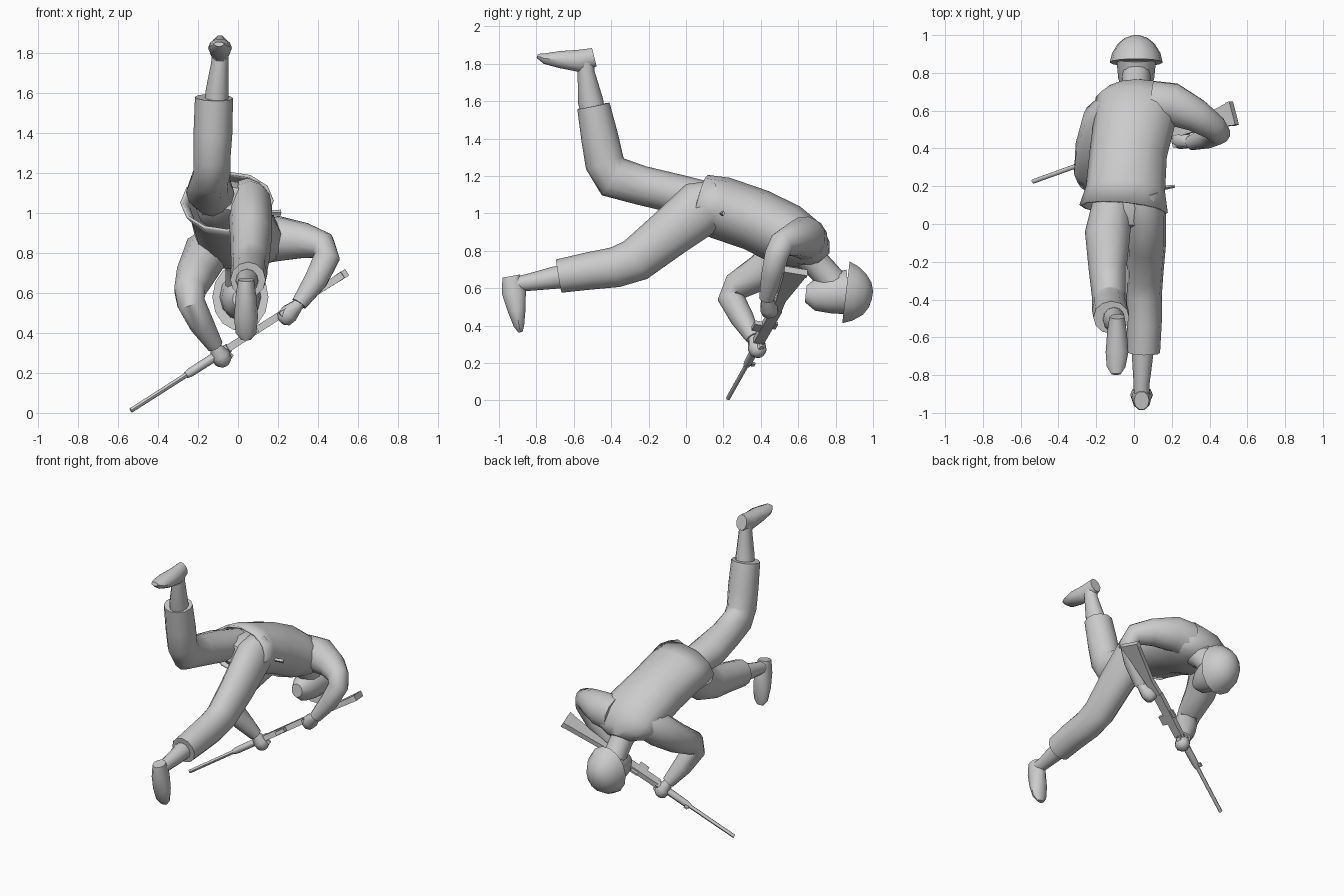
import bpy, bmesh, math
from mathutils import Vector

grey = bpy.data.materials.new("plain_grey")
grey.diffuse_color = (0.6, 0.6, 0.6, 1)


def loft(name, rings, ref=(1, 0, 0), sides=12, cap_start=True, turn=0.0):
    """Skin oval rings (x, y, z, half width along ref, half depth) along a path."""
    bm = bmesh.new()
    pts = [Vector(r[:3]) for r in rings]
    loops = []
    for i, r in enumerate(rings):
        t = (pts[min(i + 1, len(pts) - 1)] - pts[max(i - 1, 0)]).normalized()
        side = Vector(ref)
        side = (side - t * side.dot(t)).normalized()
        up = t.cross(side)
        loops.append([bm.verts.new(pts[i] + side * r[3] * math.cos(a) + up * r[-1] * math.sin(a))
                      for a in (turn + 2 * math.pi * k / sides for k in range(sides))])
    for a, b in zip(loops, loops[1:]):
        for k in range(sides):
            n = (k + 1) % sides
            bm.faces.new((a[k], a[n], b[n], b[k]))
    if cap_start:
        bm.faces.new(loops[0][::-1])
    bm.faces.new(loops[-1])
    bmesh.ops.recalc_face_normals(bm, faces=bm.faces)
    me = bpy.data.meshes.new(name)
    bm.to_mesh(me)
    bm.free()
    me.materials.append(grey)
    ob = bpy.data.objects.new(name, me)
    bpy.context.collection.objects.link(ob)
    bpy.ops.object.select_all(action='DESELECT')
    ob.select_set(True)
    bpy.context.view_layer.objects.active = ob
    bpy.ops.object.shade_smooth_by_angle(angle=math.radians(45))
    return ob


# Jacket, open at the hem
jacket = loft("jacket", [
    (-.055, .08, 1.055, .235, .155), (-.045, .185, 1.03, .21, .168),
    (-.03, .375, .965, .205, .168), (0, .535, .885, .215, .17),
    (.02, .65, .83, .225, .135), (.02, .705, .785, .17, .09),
    (.02, .73, .755, .08, .05)], cap_start=False)
rim = jacket.modifiers.new("hem_thickness", 'SOLIDIFY')
rim.thickness = .015
loft("pelvis", [(-.03, -.02, 1.07, .08, .06), (-.03, .06, 1.05, .17, .11), (-.03, .2, 1.02, .18, .13)])
loft("belt_knot", [(.15, .19, 1.0, .012, .012), (.215, .2, 1.0, .008, .015)], ref=(0, 1, 0), sides=4)

# Raised leg
loft("raised_trouser", [
    (-.11, .15, 1.06, .10, .10), (-.14, -.05, 1.105, .12, .105),
    (-.14, -.24, 1.15, .10, .105), (-.13, -.39, 1.195, .092, .115),
    (-.13, -.435, 1.27, .092, .105), (-.125, -.46, 1.40, .097, .10),
    (-.12, -.495, 1.575, .095, .088)])
loft("raised_shin", [(-.11, -.49, 1.5, .06, .06), (-.105, -.51, 1.6, .058, .068), (-.09, -.535, 1.76, .042, .045),
                     (-.09, -.54, 1.83, .045, .05)])
loft("raised_shoe", [
    (-.09, -.49, 1.835, .04, .053), (-.09, -.57, 1.815, .052, .063),
    (-.09, -.68, 1.823, .06, .047), (-.095, -.755, 1.828, .05, .03), (-.095, -.795, 1.842, .025, .012)], sides=10)

# Lower leg
loft("lower_trouser", [
    (.05, .18, 1.06, .10, .12), (.06, .08, 1.03, .11, .15), (.065, -.10, .885, .105, .13),
    (.06, -.27, .75, .095, .118), (.055, -.38, .712, .092, .108),
    (.055, -.52, .692, .092, .10), (.05, -.68, .665, .088, .09)])
loft("lower_shin", [(.045, -.6, .67, .06, .06), (.045, -.70, .657, .056, .06), (.04, -.85, .63, .042, .045),
                    (.04, -.93, .62, .04, .04)])
loft("lower_shoe", [
    (.04, -.935, .665, .04, .05), (.04, -.92, .58, .052, .068),
    (.04, -.905, .48, .06, .05), (.04, -.893, .40, .052, .03), (.04, -.885, .365, .025, .012)], sides=10)


def arm(side, path, hand):
    """Sleeve, then a clenched hand with a thumb."""
    loft(side + "_sleeve", path, ref=(.3, 1, -.2))
    h, w = Vector(hand), Vector(path[-1][:3])
    d = (h - w).normalized()
    loft(side + "_hand", [(*(w - d * .03), .028), (*(w + d * .01), .032), (*(h - d * .01), .05),
                          (*(h + d * .03), .045), (*(h + d * .05), .022)], ref=(.3, 1, -.2), sides=8)
    s = Vector((.805, .289, .517))
    loft(side + "_thumb", [(*(h - d * .03 + s * .03), .016), (*(h + d * .03 + s * .045), .016)], sides=6)


arm("near", [(-.10, .62, .84, .10), (-.16, .55, .80, .115), (-.215, .40, .685, .098),
             (-.24, .27, .61, .08), (-.235, .24, .55, .072), (-.18, .30, .44, .063),
             (-.115, .36, .335, .042)], (-.085, .38, .28))
arm("far", [(.10, .64, .86, .12), (.20, .635, .87, .115), (.33, .575, .86, .09),
            (.425, .51, .835, .07), (.445, .485, .78, .066), (.39, .46, .665, .06),
            (.305, .43, .545, .04)], (.25, .445, .49))

# Head, neck and helmet
loft("neck", [(.012, .64, .80, .10), (.012, .70, .73, .075), (.012, .79, .63, .075)])
loft("head", [(.012, .64, .57, .04, .045), (.012, .69, .565, .07, .085),
              (.012, .77, .57, .095, .105), (.012, .87, .58, .105, .12)])
loft("helmet", [(.012, .855, .578, .14, .17), (.012, .905, .572, .128, .15),
                (.012, .955, .567, .097, .112), (.012, .985, .565, .06, .068),
                (.012, .997, .563, .02, .022)], sides=14)

# Rifle, built along one line from muzzle to butt
muzzle, butt = Vector((-.535, .225, .012)), Vector((.525, .605, .69))
along = (butt - muzzle).normalized()
top = Vector((0, 1, 0))
top = (top - along * top.dot(along)).normalized()
LENGTH = (butt - muzzle).length


def gun(name, stations, sides=4):
    """Stations: fraction along the line, offset towards the top, half depth, half thickness."""
    k = math.sqrt(2) if sides == 4 else 1
    loft(name, [(*(muzzle + along * LENGTH * s + top * o), d * k, w * k) for s, o, d, w in stations],
         ref=top, sides=sides, turn=math.pi / 4 if sides == 4 else 0)


gun("barrel", [(0, 0, .012, .012), (.5, 0, .013, .013)], 8)
gun("front_sight", [(.265, .02, .02, .006), (.285, .02, .02, .006)])
gun("hand_guard", [(.26, 0, .017, .017), (.28, 0, .022, .022), (.46, -.004, .027, .024)], 8)
gun("receiver", [(.45, -.008, .028, .018), (.70, -.008, .03, .018)])
gun("magazine", [(.53, -.05, .03, .012), (.58, -.05, .03, .012)])
gun("rear_sight", [(.56, .03, .012, .007), (.60, .03, .012, .007)])
gun("grip", [(.69, -.045, .04, .013), (.72, -.05, .04, .013)])
gun("stock", [(.69, -.008, .028, .016), (.78, -.015, .026, .016), (.98, -.018, .06, .018)])
gun("butt_plate", [(.98, -.018, .064, .019), (1.0, -.018, .064, .019)])
